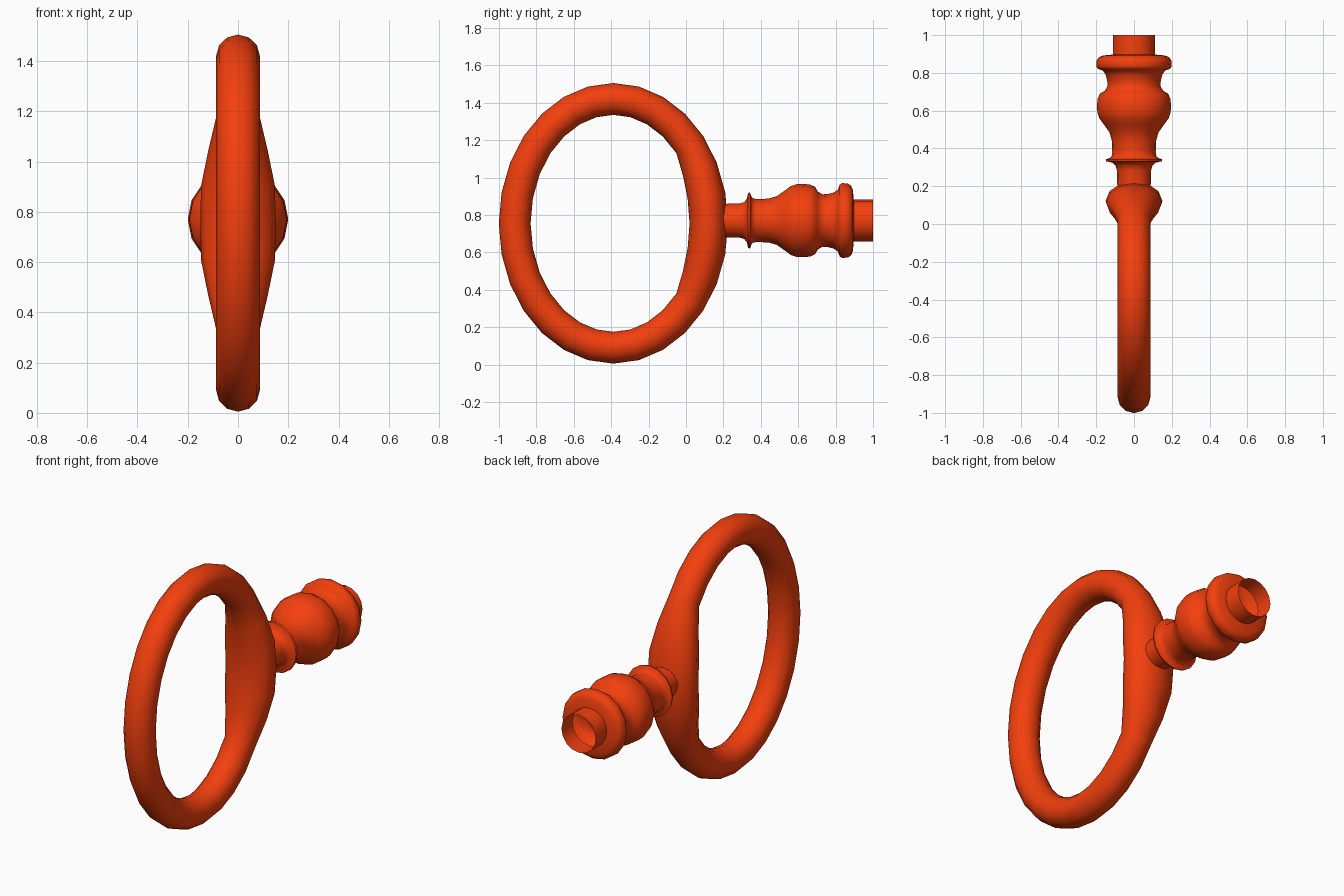
import bpy, bmesh, math

if "Cube" in bpy.data.objects:
    bpy.data.objects.remove(bpy.data.objects["Cube"])

mat = bpy.data.materials.new("orange_red")
mat.diffuse_color = (0.9, 0.05, 0.004, 1)
mat.use_nodes = True
mat.node_tree.nodes["Principled BSDF"].inputs["Base Color"].default_value = mat.diffuse_color


def loft(name, rings, close=False):
    """Skin a list of equal-length vertex loops with quads."""
    bm = bmesh.new()
    loops = [[bm.verts.new(p) for p in ring] for ring in rings]
    n = len(loops[0])
    pairs = list(zip(loops, loops[1:]))
    if close:
        pairs.append((loops[-1], loops[0]))
    for a, b in pairs:
        for i in range(n):
            j = (i + 1) % n
            bm.faces.new((a[i], a[j], b[j], b[i]))
    bmesh.ops.recalc_face_normals(bm, faces=bm.faces)
    me = bpy.data.meshes.new(name)
    bm.to_mesh(me)
    bm.free()
    me.materials.append(mat)
    ob = bpy.data.objects.new(name, me)
    bpy.context.collection.objects.link(ob)
    bpy.ops.object.select_all(action='DESELECT')
    ob.select_set(True)
    bpy.context.view_layer.objects.active = ob
    bpy.ops.object.shade_smooth_by_angle(angle=math.radians(50))
    return ob


# Oval ring, swollen where the handle joins: steps from the joint -> half width, half depth
swell = {0: (0.150, 0.103), 1: (0.147, 0.102), 2: (0.118, 0.097)}
CY, CZ, A, B, SEG, SIDES = -0.388, 0.755, 0.613, 0.75, 28, 12
rings = []
for k in range(SEG):
    t = 2 * math.pi * k / SEG
    w, d = swell.get(min(k, SEG - k), (0.087, 0.085))
    ny, nz = math.cos(t) / A, math.sin(t) / B
    length = math.hypot(ny, nz)
    ny, nz = ny / length, nz / length
    # section centre sits inward from the outer outline
    y = CY + A * math.cos(t) - ny * d
    z = CZ + B * math.sin(t) - nz * d
    ring = []
    for s in range(SIDES):
        a = 2 * math.pi * s / SIDES
        r = d * math.cos(a)
        ring.append((w * math.sin(a), y + ny * r, z + nz * r))
    rings.append(ring)
loft("oval_ring", rings, close=True)

# Turned handle with beads and collar, open at the far end: (y, radius)
profile = [(0.17, 0.085), (0.225, 0.09), (0.285, 0.091), (0.31, 0.098),
           (0.325, 0.115), (0.332, 0.147), (0.342, 0.15), (0.35, 0.128),
           (0.36, 0.118), (0.38, 0.115), (0.44, 0.117), (0.485, 0.13),
           (0.525, 0.158), (0.56, 0.184), (0.59, 0.194), (0.63, 0.196),
           (0.665, 0.192), (0.69, 0.18), (0.705, 0.155), (0.73, 0.14),
           (0.76, 0.142), (0.79, 0.15), (0.812, 0.165), (0.822, 0.192),
           (0.835, 0.2), (0.865, 0.198), (0.882, 0.187), (0.892, 0.165),
           (0.897, 0.112), (1.0, 0.112)]
N = 16
loft("turned_handle", [[(r * math.cos(2 * math.pi * i / N), y,
                         0.77 + r * math.sin(2 * math.pi * i / N))
                        for i in range(N)] for y, r in profile])
